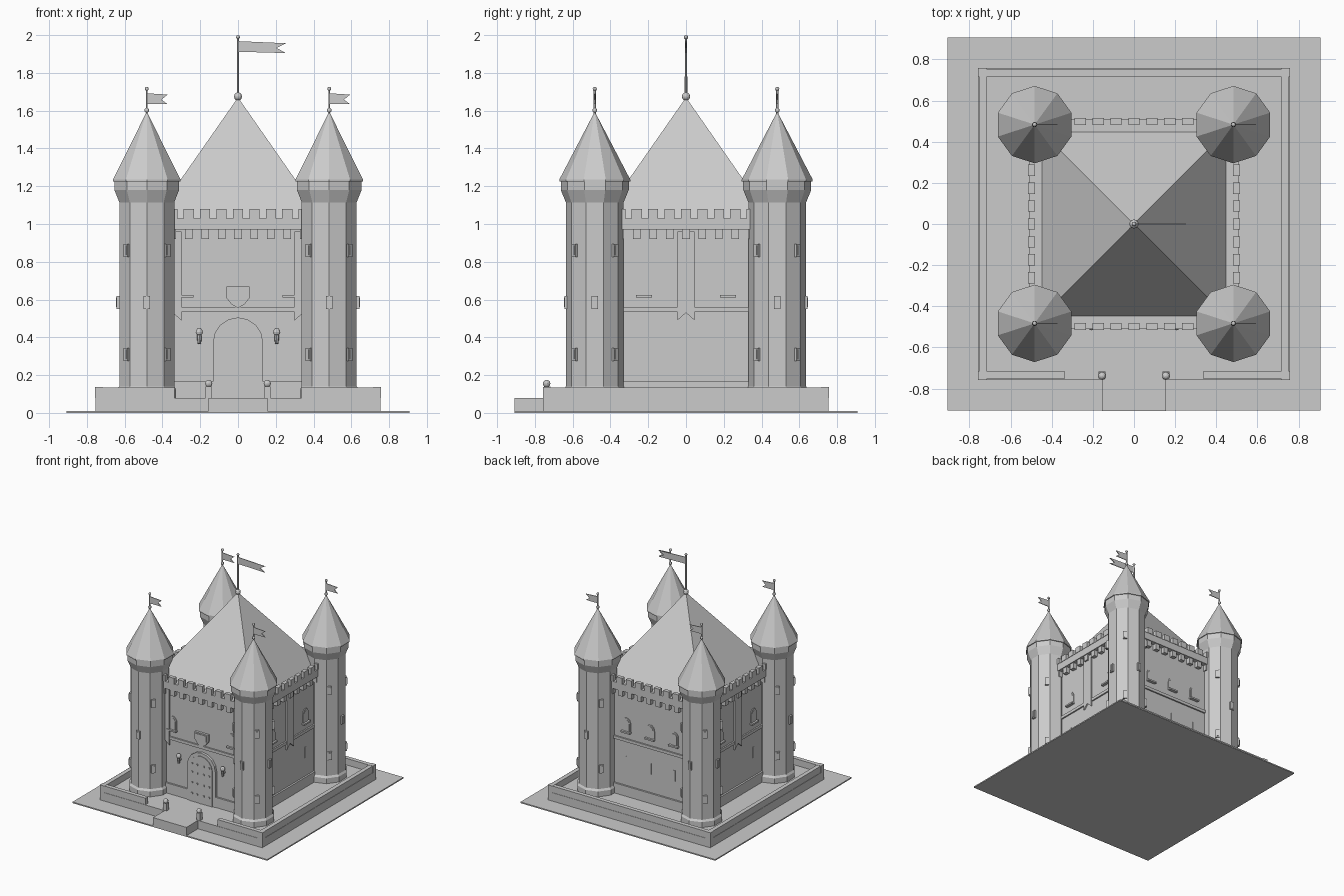
import bpy, bmesh, math
from mathutils import Matrix, Vector

if "Cube" in bpy.data.objects:
    bpy.data.objects.remove(bpy.data.objects["Cube"])

# the whole model is one plain grey
GREY = bpy.data.materials.new("plain grey")
GREY.diffuse_color = (0.6, 0.6, 0.6, 1)
GREY.use_nodes = True
GREY.node_tree.nodes["Principled BSDF"].inputs["Base Color"].default_value = GREY.diffuse_color
I = Matrix.Identity(4)

def move(x, y, z=0):
    return Matrix.Translation((x, y, z))

def turn(deg):
    return Matrix.Rotation(math.radians(deg), 4, 'Z')

class Part:
    """One mesh object gathered from several simple solids."""
    def __init__(self, name):
        self.name, self.bm = name, bmesh.new()

    def prism(self, profile, d0, d1, m=I):
        # profile in (u, z), pushed outward (towards -y) from d0 to d1
        rings = [[self.bm.verts.new(m @ Vector((u, -d, z))) for u, z in profile] for d in (d0, d1)]
        n = len(profile)
        self.bm.faces.new(rings[0])
        self.bm.faces.new(rings[1][::-1])
        for i in range(n):
            j = (i + 1) % n
            self.bm.faces.new((rings[0][i], rings[1][i], rings[1][j], rings[0][j]))

    def box(self, u0, u1, d0, d1, z0, z1, m=I):
        self.prism([(u0, z0), (u1, z0), (u1, z1), (u0, z1)], d0, d1, m)

    def turned(self, profile, sides, m=I):
        # stack of rings (radius, z); the first corner faces +y
        rings = []
        for r, z in profile:
            if r == 0:
                rings.append([self.bm.verts.new(m @ Vector((0, 0, z)))] * sides)
            else:
                a = [math.pi / 2 + 2 * math.pi * i / sides for i in range(sides)]
                rings.append([self.bm.verts.new(m @ Vector((r * math.cos(t), r * math.sin(t), z))) for t in a])
        for lo, hi in zip(rings, rings[1:]):
            for i in range(sides):
                j = (i + 1) % sides
                self.bm.faces.new(list(dict.fromkeys((lo[i], lo[j], hi[j], hi[i]))))
        for ring, r in ((rings[0], profile[0][0]), (rings[-1], profile[-1][0])):
            if r:
                self.bm.faces.new(ring)

    def ball(self, r, m):
        bmesh.ops.create_uvsphere(self.bm, u_segments=10, v_segments=6, radius=r, matrix=m)

    def done(self):
        bmesh.ops.recalc_face_normals(self.bm, faces=self.bm.faces)
        me = bpy.data.meshes.new(self.name)
        self.bm.to_mesh(me)
        self.bm.free()
        me.materials.append(GREY)
        bpy.context.collection.objects.link(bpy.data.objects.new(self.name, me))

def arch(w, z0, spring, top, n=8):
    pts = [(-w, z0), (w, z0)]
    return pts + [(w * math.cos(math.pi * i / n), spring + (top - spring) * math.sin(math.pi * i / n))
                  for i in range(n + 1)]

def shift(profile, du):
    return [(u + du, z) for u, z in profile]

# ground, terrace and entrance step
p = Part("ground_plate"); p.box(-.907, .907, -.907, .907, 0, .01); p.done()
p = Part("terrace")
p.box(-.755, .755, -.755, .755, .005, .08)
p.box(-.155, .155, .755, .908, .005, .08)
p.done()

# low parapet with corner posts, open at the front
p = Part("parapet")
for k in range(4):
    R = turn(90 * k)
    p.box(.715, .757, .715, .757, .08, .137, R)
    if k:
        p.box(-.715, .715, .717, .752, .08, .135, R)
for s in (-1, 1):
    p.box(min(s * .715, s * .335), max(s * .715, s * .335), .717, .752, .08, .135)
    p.box(s * .155 - .017, s * .155 + .017, .718, .752, .08, .14)
p.done()
p = Part("gate_post_balls")
for s in (-1, 1):
    p.ball(.02, move(s * .155, -.738, .155))
p.done()

# keep walls
W = .47
p = Part("keep_walls"); p.box(-W, W, -W, W, .08, 1.0); p.done()
trim = Part("wall_trim")
crown = Part("battlements")
for k in range(4):
    R = turn(90 * k)
    trim.box(-.4, .4, W - .01, W + .015, .08, .165, R)
    trim.box(-.4, .4, W - .01, W + .012, .535, .56, R)
    trim.box(-.42, .42, .44, .51, .97, 1.03, R)
    for i in range(-4, 5):
        crown.box(i * .087 - .027, i * .087 + .027, .482, .514, 1.03, 1.08, R)
        trim.box(i * .087 - .02, i * .087 + .02, W - .01, .502, .92, .97, R)
trim.box(-.45, .45, -.45, .45, .98, 1.028)
trim.done()
crown.done()

# windows: (wall turn, positions)
frame, glass = Part("window_frames"), Part("window_panes")
for deg, places in ((0, (-.277, .277)), (90, (-.222, .222)), (180, (-.222, 0, .222)), (270, (-.222, .222))):
    R = turn(deg)
    for u in places:
        frame.prism(shift(arch(.038, .615, .69, .735), u), W - .01, W + .006, R)
        glass.prism(shift(arch(.027, .625, .69, .722), u), W, W + .009, R)
        frame.box(u - .042, u + .042, W - .01, W + .025, .612, .625, R)
        if deg:
            glass.box(u - .007, u + .007, W, W + .004, .32, .41, R)
frame.done()
glass.done()

# hanging banners with swallowtail ends
p = Part("wall_banners")
for deg, u in ((0, -.345), (0, .345), (90, 0), (270, 0)):
    cloth = [(-.045, .96), (-.045, .49), (0, .53), (.045, .49), (.045, .96)]
    p.prism(shift(cloth, u), W + .006, W + .018, turn(deg))
p.done()

# gate: frame, leaves, straps, studs
p = Part("gate_frame"); p.prism(arch(.132, .08, .375, .505), W - .01, W + .02); p.done()
p = Part("gate_leaves"); p.prism(arch(.105, .08, .375, .478), W, W + .025); p.done()
p = Part("gate_ironwork")
p.box(-.003, .003, W, W + .028, .08, .475)
for s in (-1, 1):
    for z in (.15, .24, .33, .40):
        for u in (.03, .08):
            p.box(s * u - .006, s * u + .006, W, W + .032, z - .006, z + .006)
p.done()

# shield above the gate
crest = [(-.062, .67), (-.062, .61), (-.035, .575), (0, .555), (.035, .575), (.062, .61), (.062, .67)]
p = Part("shield_rim"); p.prism(crest, W, W + .02); p.done()
p = Part("shield_face")
p.prism([(u * .82, .616 + (z - .616) * .82) for u, z in crest], W, W + .025)
p.done()

# torches beside the gate
iron, fire = Part("torch_handles"), Part("torch_heads")
for s in (-1, 1):
    iron.turned([(.005, .365), (.01, .37), (.013, .42)], 8, move(s * .205, -.497))
    iron.box(s * .205 - .006, s * .205 + .006, W - .01, .497, .385, .397)
    fire.ball(.02, move(s * .205, -.497, .428))
iron.done()
fire.done()

# main pyramid roof
p = Part("keep_roof")
p.prism([(-.45, 1.02), (.45, 1.02), (.45, 1.025), (-.45, 1.025)], -.45, .45)
p.turned([(.45 * math.sqrt(2), 1.025), (0, 1.67)], 4, turn(45))
p.done()

# corner towers
body, foot, collar = Part("tower_bodies"), Part("tower_feet"), Part("tower_collars")
cone, slitf, slit = Part("tower_roofs"), Part("slit_frames"), Part("slit_openings")
pole, knob, flag = Part("flag_poles"), Part("pole_knobs"), Part("flags")
C = .483
for sx in (-1, 1):
    for sy in (-1, 1):
        T = move(sx * C, sy * C)
        body.turned([(.153, .08), (.153, 1.13)], 10, T)
        foot.turned([(.164, .08), (.164, .125), (.153, .14)], 10, T)
        collar.turned([(.153, 1.115), (.18, 1.18), (.18, 1.232)], 10, T)
        cone.turned([(.188, 1.225), (.188, 1.235), (0, 1.595)], 10, T)
        inward = math.degrees(math.atan2(-sy, -sx))
        for z, offsets in ((.86, (90, 180, 270)), (.585, (135, 225)), (.31, (90, 180, 270))):
            for o in offsets:
                M = T @ turn(inward + o + 90)
                slitf.box(-.016, .016, .13, .16, z - .034, z + .034, M)
                slit.box(-.008, .008, .13, .163, z - .025, z + .025, M)
        pole.turned([(.006, 1.58), (.006, 1.715)], 6, T)
        knob.ball(.013, move(sx * C, sy * C, 1.602))
        knob.ball(.011, move(sx * C, sy * C, 1.715))
        flag.prism([(0, 1.635), (.11, 1.635), (.078, 1.658), (.11, 1.685), (0, 1.692)], -.003, .003, T)

# central flag pole
pole.turned([(.007, 1.65), (.006, 1.99)], 6)
knob.ball(.022, move(0, 0, 1.675))
knob.ball(.011, move(0, 0, 1.989))
flag.prism([(0, 1.912), (.253, 1.905), (.205, 1.932), (.253, 1.957), (0, 1.968)], -.003, .003)
for part in (body, foot, collar, cone, slitf, slit, pole, knob, flag):
    part.done()
